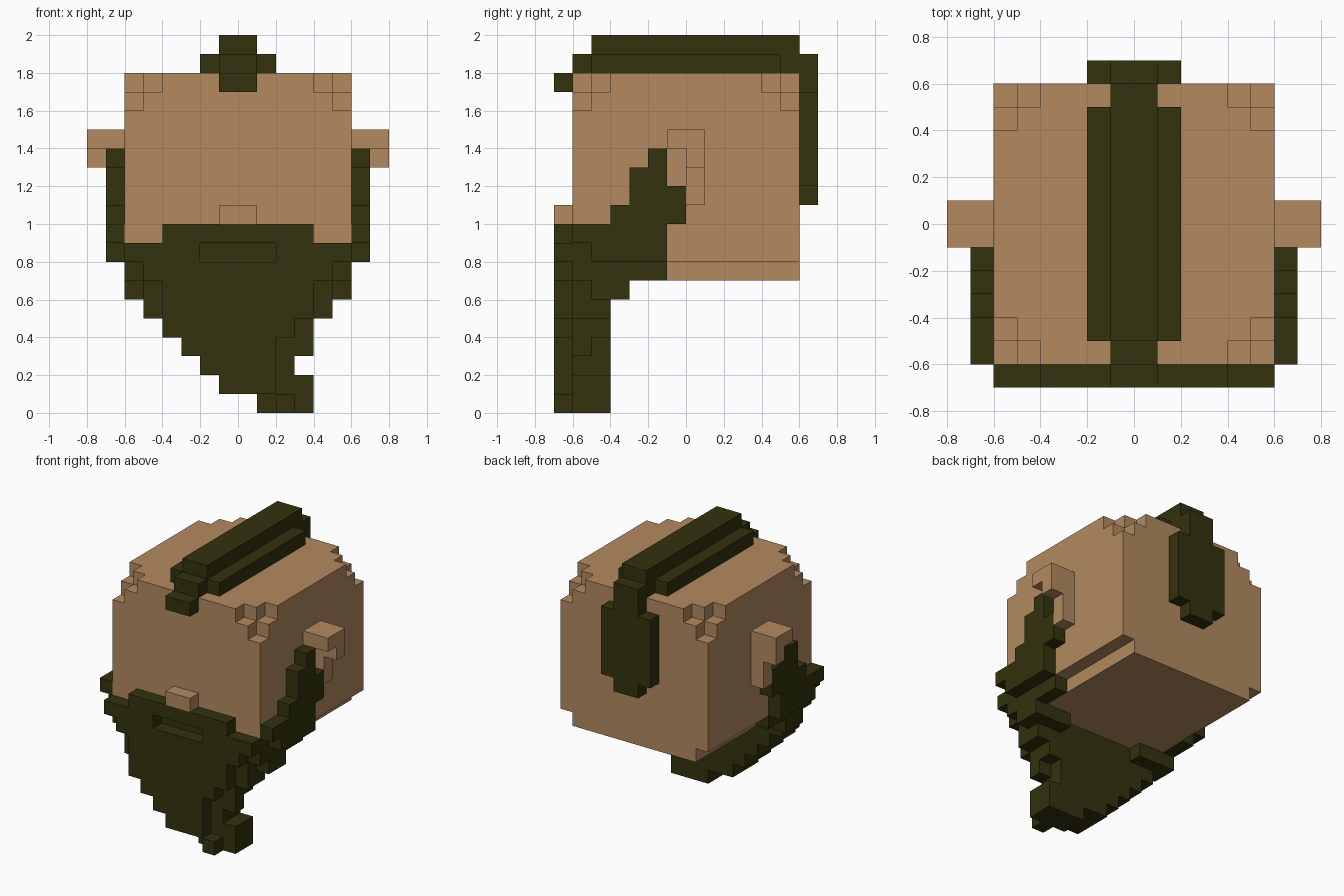
import bpy
import bmesh
from mathutils import Vector

if "Cube" in bpy.data.objects:
    bpy.data.objects.remove(bpy.data.objects["Cube"], do_unlink=True)

U = 0.1  # block size


def material(name, rgb):
    m = bpy.data.materials.new(name)
    m.use_nodes = True
    m.diffuse_color = (*rgb, 1)
    bsdf = m.node_tree.nodes["Principled BSDF"]
    bsdf.inputs["Base Color"].default_value = (*rgb, 1)
    bsdf.inputs["Roughness"].default_value = 0.9
    return m


skin = material("tan skin", (0.451, 0.254, 0.114))
hair = material("dark olive hair", (0.033, 0.032, 0.0044))


def box(x0, x1, y0, y1, z0, z1):
    """Set of unit cells filling a box, in block units."""
    return {(x, y, z) for x in range(x0, x1)
            for y in range(y0, y1) for z in range(z0, z1)}


def mirrored(cells):
    return cells | {(-1 - x, y, z) for x, y, z in cells}


def build(name, cells, mat):
    """Skin the outside of a set of cells and merge its flat areas."""
    bm = bmesh.new()
    for c in cells:
        for axis in range(3):
            for side in (0, 1):
                n = list(c)
                n[axis] += 2 * side - 1
                if tuple(n) in cells:
                    continue
                b, d = (axis + 1) % 3, (axis + 2) % 3
                quad = []
                for i, j in ((0, 0), (1, 0), (1, 1), (0, 1)):
                    p = Vector(c)
                    p[axis] += side
                    p[b] += i
                    p[d] += j
                    quad.append(bm.verts.new(p * U))
                bm.faces.new(quad if side else quad[::-1])
    bmesh.ops.remove_doubles(bm, verts=bm.verts, dist=0.001)
    bmesh.ops.dissolve_limit(bm, angle_limit=0.01, verts=bm.verts, edges=bm.edges)
    bmesh.ops.triangulate(bm, faces=[f for f in bm.faces if len(f.verts) > 4])
    me = bpy.data.meshes.new(name)
    bm.to_mesh(me)
    bm.free()
    me.materials.append(mat)
    ob = bpy.data.objects.new(name, me)
    bpy.context.collection.objects.link(ob)
    return ob


# Beard front layer: (bottom z, left x, right x) for each row
beard = set()
for z, x0, x1 in ((9, -4, 4), (8, -6, 6), (7, -5, 5), (6, -4, 4), (5, -4, 4),
                  (4, -4, 3), (3, -3, 2), (2, -2, 2), (1, -1, 2), (0, 2, 3)):
    beard |= box(x0, x1, -7, -6, z, z + 1)
beard -= box(-2, 2, -7, -6, 8, 9)  # mouth slot

# Beard back layers
for z, x0, x1 in ((8, -6, 6), (7, -6, 6), (6, -5, 5), (5, -5, 5), (4, -4, 4),
                  (3, -3, 4), (2, -2, 3), (1, -1, 4), (0, 1, 4)):
    beard |= box(x0, x1, -6, -5, z, z + 1)
    if z < 8:
        beard |= box(x0, x1, -5, -4, z, z + 1)
beard -= {(3, -5, 3)}

# Jaw edges under the cheeks
beard |= mirrored(box(5, 6, -6, -1, 7, 8) | box(3, 6, -4, -3, 6, 7)
                  | box(5, 6, -5, -3, 6, 7))

# Sideburns: (y, bottom z, top z) columns on each cheek
burns = set()
for y, z0, z1 in ((-6, 9, 10), (-5, 8, 10), (-4, 8, 11), (-3, 8, 13),
                  (-2, 8, 14), (-1, 10, 12)):
    burns |= box(6, 7, y, y + 1, z0, z1)

# Head with notched top corners and a narrower lowest row
head = box(-6, 6, -6, 6, 8, 18) | box(-5, 5, -6, 6, 7, 8)
for x, dx in ((-6, 1), (5, -1)):
    for y, dy in ((-6, 1), (5, -1)):
        head -= {(x, y, 17), (x + dx, y, 17), (x, y + dy, 17), (x, y, 16)}

# Crest of hair running over the top and down the back
crest = (box(-2, 2, -5, 5, 18, 19) | box(-1, 1, -6, 7, 18, 19)
         | box(-1, 1, -5, 6, 19, 20) | box(-1, 1, -7, -6, 17, 18)
         | box(-1, 1, 6, 7, 11, 19) | box(-2, 2, 6, 7, 12, 17))

# Ear
ear = (box(6, 8, -1, 1, 14, 15) | box(6, 8, 0, 1, 13, 14)
       | box(6, 7, 0, 1, 11, 13))

build("head", head - beard, skin)
build("nose", box(-1, 1, -7, -6, 10, 11), skin)
build("beard", beard, hair)
build("hair_crest", crest, hair)
for side, flip in (("left", False), ("right", True)):
    for part, cells, mat in (("ear", ear, skin), ("sideburn", burns, hair)):
        if flip:
            cells = {(-1 - x, y, z) for x, y, z in cells}
        build(f"{side}_{part}", cells, mat)
